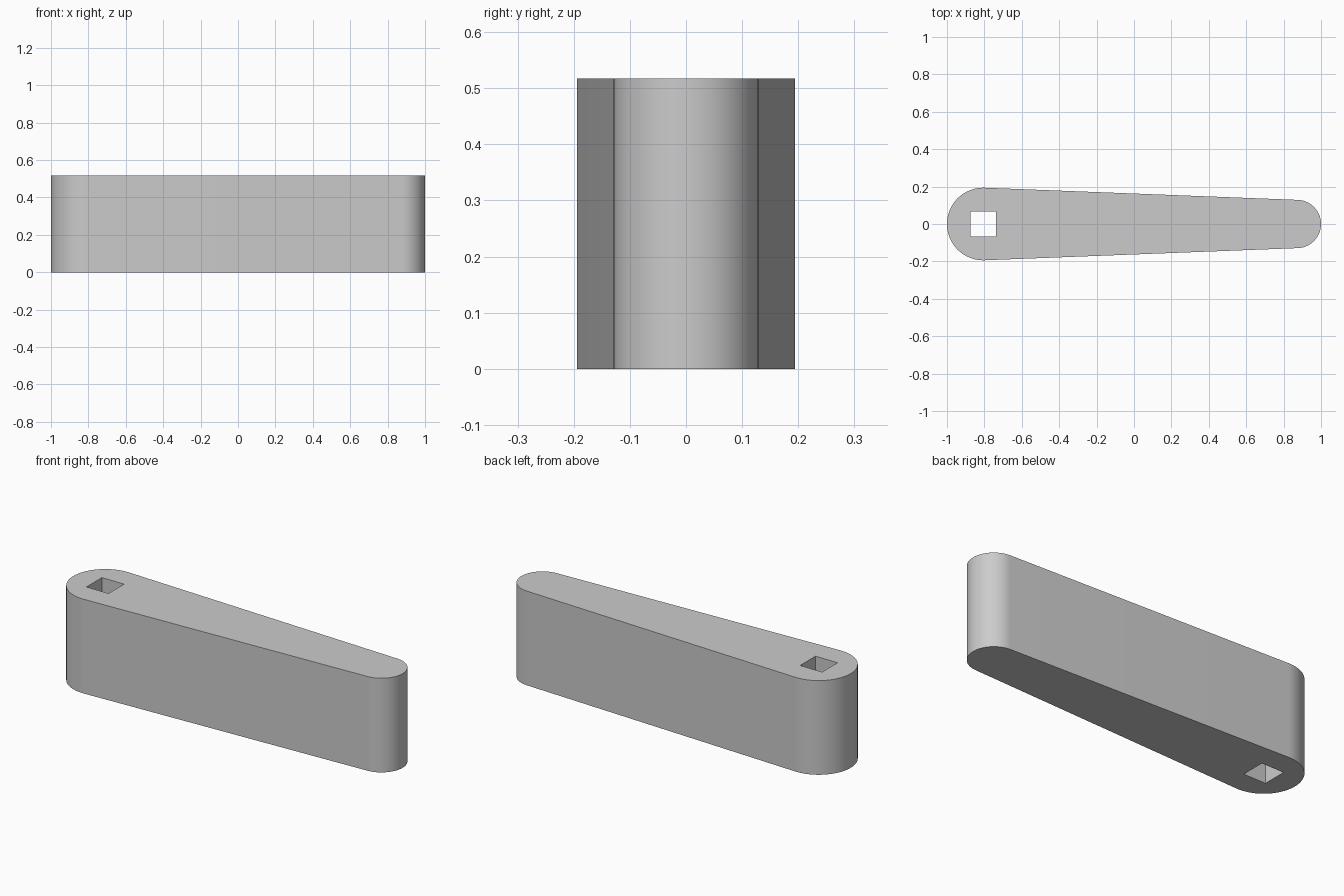
import bpy
import bmesh
import math

cube = bpy.data.objects.get("Cube")
if cube:
    bpy.data.objects.remove(cube, do_unlink=True)

HEIGHT = 0.517
BIG_R, SMALL_R = 0.194, 0.129
BIG_X, SMALL_X = -1 + BIG_R, 1 - SMALL_R
HOLE = 0.067
STEPS = 48

grey = bpy.data.materials.new("plain grey")
grey.use_nodes = True
colour = (0.6, 0.6, 0.6, 1)
grey.diffuse_color = colour
grey.node_tree.nodes["Principled BSDF"].inputs["Base Color"].default_value = colour


def arc(cx, radius, start, end):
    angles = [start + (end - start) * i / STEPS for i in range(STEPS + 1)]
    return [(cx + radius * math.cos(a), radius * math.sin(a)) for a in angles]


def add_loop(bm, points):
    verts = [bm.verts.new((x, y, 0)) for x, y in points]
    return [bm.edges.new((v, verts[i - 1])) for i, v in enumerate(verts)]


# Tapered outline: two round ends joined by tangent sides
tangent = math.acos((BIG_R - SMALL_R) / (SMALL_X - BIG_X))
outline = arc(SMALL_X, SMALL_R, -tangent, tangent)
outline += arc(BIG_X, BIG_R, tangent, 2 * math.pi - tangent)

# Square through hole at the wide end
hole = [(BIG_X + sx * HOLE, sy * HOLE)
        for sx, sy in ((-1, -1), (1, -1), (1, 1), (-1, 1))]

# Fill between the outline and the hole, then raise it to full height
bm = bmesh.new()
edges = add_loop(bm, outline) + add_loop(bm, hole)
bmesh.ops.triangle_fill(bm, edges=edges, use_beauty=True, normal=(0, 0, 1))
raised = bmesh.ops.extrude_face_region(bm, geom=bm.faces[:], use_keep_orig=True)
top_verts = [g for g in raised["geom"] if isinstance(g, bmesh.types.BMVert)]
bmesh.ops.translate(bm, verts=top_verts, vec=(0, 0, HEIGHT))
bmesh.ops.recalc_face_normals(bm, faces=bm.faces[:])

mesh = bpy.data.meshes.new("lever_arm")
bm.to_mesh(mesh)
bm.free()
mesh.materials.append(grey)
arm = bpy.data.objects.new("lever_arm", mesh)
bpy.context.collection.objects.link(arm)

# Smooth round ends with crisp rims
bpy.ops.object.select_all(action="DESELECT")
arm.select_set(True)
bpy.context.view_layer.objects.active = arm
bpy.ops.object.shade_smooth_by_angle(angle=math.radians(30))
